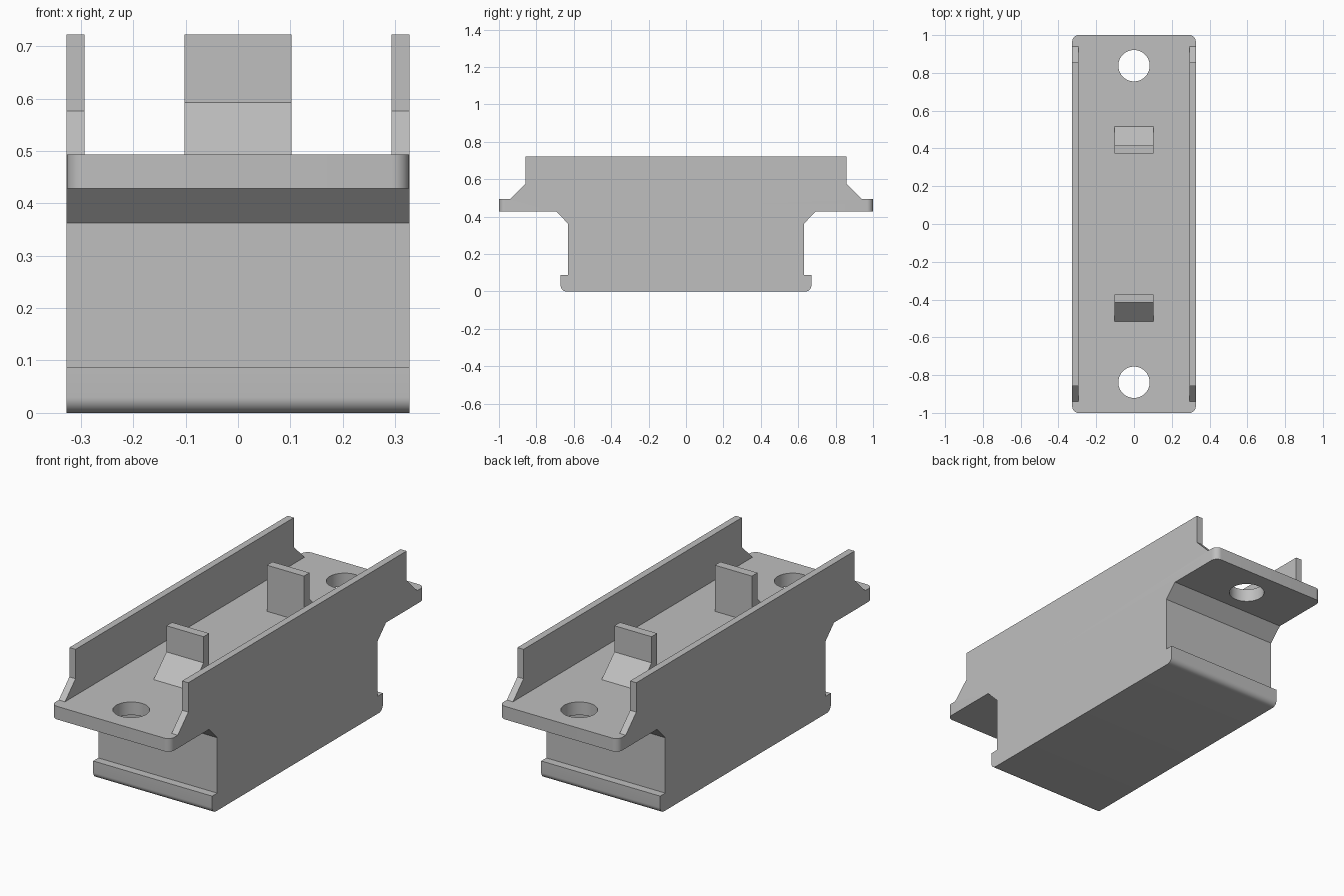
import bpy, bmesh, math

if "Cube" in bpy.data.objects:
    bpy.data.objects.remove(bpy.data.objects["Cube"], do_unlink=True)

grey = bpy.data.materials.new("light grey")
grey.use_nodes = True
grey.diffuse_color = (0.52, 0.52, 0.52, 1)
grey.node_tree.nodes["Principled BSDF"].inputs["Base Color"].default_value = (0.52, 0.52, 0.52, 1)

HALF_W, FLOOR, TOP = 0.327, 0.493, 0.722


def add_object(name, bm):
    bmesh.ops.recalc_face_normals(bm, faces=bm.faces)
    mesh = bpy.data.meshes.new(name)
    bm.to_mesh(mesh)
    bm.free()
    mesh.materials.append(grey)
    obj = bpy.data.objects.new(name, mesh)
    bpy.context.collection.objects.link(obj)
    return obj


def prism(profile, half_width):
    """Extrude a (y, z) profile across x, centred."""
    bm = bmesh.new()
    face = bm.faces.new([bm.verts.new((-half_width, y, z)) for y, z in profile])
    new = bmesh.ops.extrude_face_region(bm, geom=[face])["geom"]
    verts = [v for v in new if isinstance(v, bmesh.types.BMVert)]
    bmesh.ops.translate(bm, verts=verts, vec=(2 * half_width, 0, 0))
    return bm


def round_edges(bm, test, radius):
    edges = [e for e in bm.edges if test(*[v.co for v in e.verts])]
    bmesh.ops.bevel(bm, geom=edges, offset=radius, segments=8,
                    profile=0.5, affect='EDGES')


def cut(target, cutter):
    cutter.hide_render = True
    mod = target.modifiers.new("cut", 'BOOLEAN')
    mod.operation, mod.solver, mod.object = 'DIFFERENCE', 'EXACT', cutter
    bpy.context.view_layer.objects.active = target
    bpy.ops.object.modifier_apply(modifier=mod.name)
    bpy.data.objects.remove(cutter, do_unlink=True)


# Housing: mirrored side outline, including the side walls
half = [(0.67, 0), (0.67, 0.087), (0.63, 0.087), (0.63, 0.362), (0.695, 0.428),
        (1, 0.428), (1, FLOOR), (0.94, FLOOR), (0.857, 0.576), (0.857, TOP)]
bm = prism(half + [(-y, z) for y, z in reversed(half)], HALF_W)
round_edges(bm, lambda a, b: abs(a.y) > 0.99 and a.y == b.y and a.x == b.x, 0.033)
round_edges(bm, lambda a, b: a.z < 0.001 and b.z < 0.001 and a.y == b.y, 0.03)
housing = add_object("housing", bm)

# Open channel between the side walls
channel = [(-0.95, FLOOR), (0.95, FLOOR), (0.95, 1), (-0.95, 1)]
cut(housing, add_object("channel_cutter", prism(channel, 0.293)))

# Mounting holes in both end flanges
for s in (-1, 1):
    bm = bmesh.new()
    bmesh.ops.create_cone(bm, cap_ends=True, segments=48, radius1=0.083,
                          radius2=0.083, depth=0.2)
    bmesh.ops.translate(bm, verts=bm.verts, vec=(0, s * 0.838, 0.46))
    cut(housing, add_object("hole_cutter", bm))

# Ramped retaining tabs, ramps facing the ends
for name, s in (("front_tab", -1), ("back_tab", 1)):
    tab = [(0.372, FLOOR), (0.372, TOP), (0.416, TOP), (0.416, 0.592), (0.517, FLOOR)]
    add_object(name, prism([(s * y, z) for y, z in tab], 0.102))

# Smooth only the rounded edges and holes
bpy.ops.object.select_all(action='DESELECT')
housing.select_set(True)
bpy.context.view_layer.objects.active = housing
bpy.ops.object.shade_smooth_by_angle(angle=math.radians(30))
